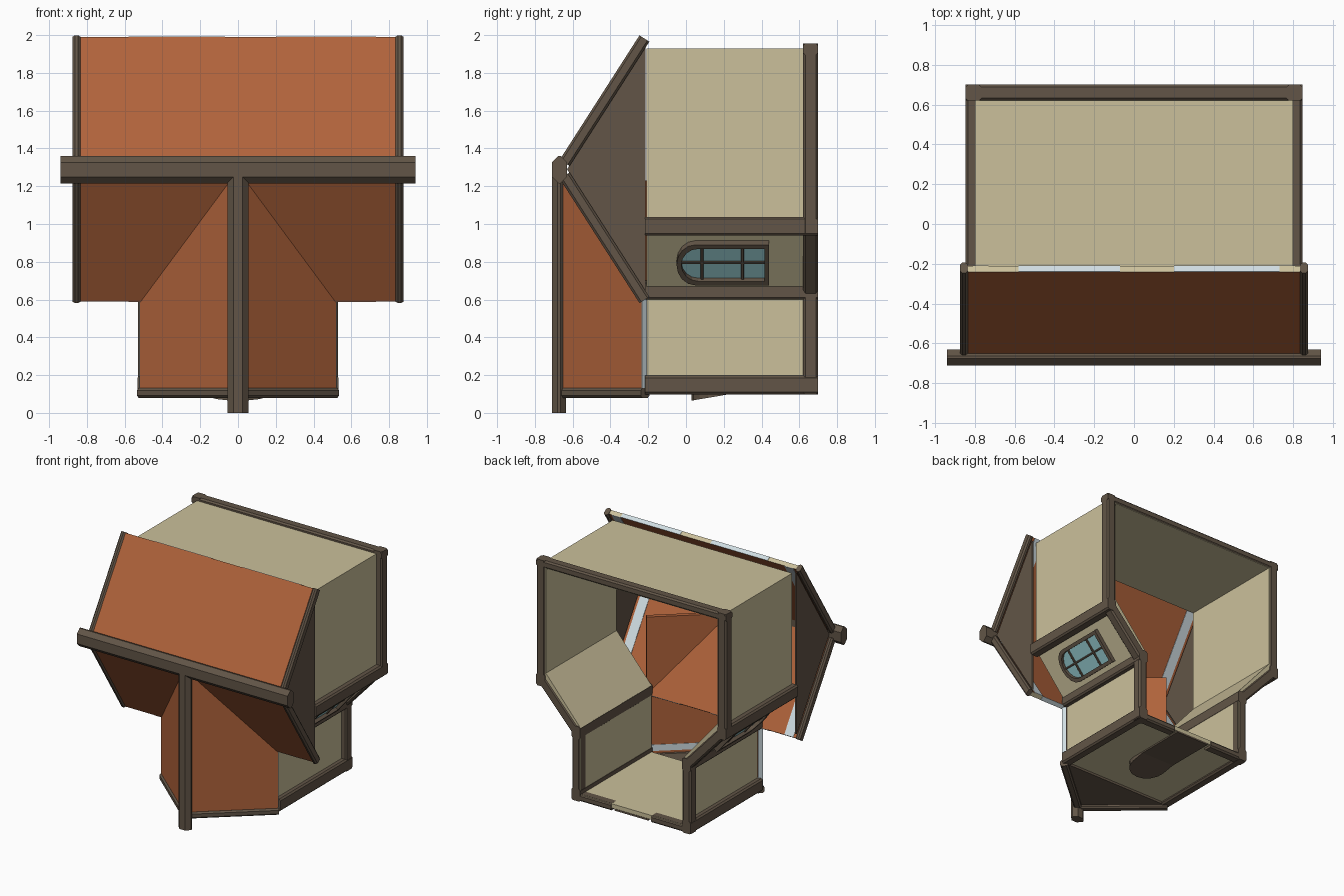
import bpy, bmesh, math
from mathutils import Vector as V

if "Cube" in bpy.data.objects:
    bpy.data.objects.remove(bpy.data.objects["Cube"])


def material(name, r, g, b):
    m = bpy.data.materials.new(name)
    lin = [((c / 255 + 0.055) / 1.055) ** 2.4 for c in (r, g, b)]
    m.diffuse_color = (*lin, 1)
    m.use_nodes = True
    m.node_tree.nodes["Principled BSDF"].inputs["Base Color"].default_value = m.diffuse_color
    return m


CREAM = material("cream plaster", 203, 192, 155)
ROOF = material("orange roof", 176, 99, 59)
WOOD = material("dark wood", 98, 85, 71)
GLASS = material("blue glass", 148, 200, 204)
PALE = material("pale edge", 208, 221, 226)


def finish(name, bm, *mats):
    bmesh.ops.recalc_face_normals(bm, faces=bm.faces[:])
    me = bpy.data.meshes.new(name)
    bm.to_mesh(me)
    bm.free()
    for m in mats:
        me.materials.append(m)
    ob = bpy.data.objects.new(name, me)
    bpy.context.collection.objects.link(ob)
    return ob


def prism(name, pts, vec, mat):
    """Polygon extruded along a vector."""
    bm = bmesh.new()
    a = [bm.verts.new(V(p)) for p in pts]
    b = [bm.verts.new(V(p) + V(vec)) for p in pts]
    bm.faces.new(a)
    bm.faces.new(b)
    n = len(a)
    for i in range(n):
        j = (i + 1) % n
        bm.faces.new((a[i], a[j], b[j], b[i]))
    return finish(name, bm, mat)


def ring(name, outer, inner, vec, mat):
    """Closed frame between two matching outlines, extruded along a vector."""
    bm = bmesh.new()
    loops = [[bm.verts.new(V(p) + o) for p in pts]
             for pts, o in ((outer, V()), (outer, V(vec)), (inner, V(vec)), (inner, V()))]
    n = len(outer)
    for k in range(4):
        a, b = loops[k], loops[(k + 1) % 4]
        for i in range(n):
            j = (i + 1) % n
            bm.faces.new((a[i], a[j], b[j], b[i]))
    return finish(name, bm, mat)


def beam(name, p, q, side, w, h, c=0.012):
    """Chamfered timber from p to q; w is measured along side."""
    p, q, u = V(p), V(q), V(side).normalized()
    v = (q - p).cross(u).normalized()
    w, h = w / 2, h / 2
    sec = [(w, h - c), (w - c, h), (c - w, h), (-w, h - c),
           (-w, c - h), (c - w, -h), (w - c, -h), (w, c - h)]
    return prism(name, [p + u * a + v * b for a, b in sec], q - p, WOOD)


def arch(half, tip, end, rise, n=8):
    """Arched outline as (across, y) pairs, rounded toward -y."""
    pts = [(half, end)]
    for i in range(n + 1):
        t = math.pi * i / n
        pts.append((half * math.cos(t), tip + rise - rise * math.sin(t)))
    return pts + [(-half, end)]


FRONT, BACK = -0.21, 0.70

# hollow house body, open at front and back
out = [(0.49, 0.12), (0.49, 0.62), (0.80, 0.99), (0.80, 1.93)]
inn = [(0.455, 0.155), (0.455, 0.69), (0.765, 1.05), (0.765, 1.895)]
loop = lambda s: [(x, FRONT, z) for x, z in s] + [(-x, FRONT, z) for x, z in reversed(s)]
ring("walls", loop(out), loop(inn), (0, BACK - FRONT - 0.008, 0), CREAM)

# roof ridges
beam("main_ridge", (-0.94, -0.67, 1.288), (0.94, -0.67, 1.288), (0, 1, 0), 0.08, 0.145, 0.034)
beam("cross_ridge", (0, -0.672, 0), (0, -0.672, 1.27), (1, 0, 0), 0.11, 0.076, 0.03)

# main roof, upper and lower slopes
for label, s in (("upper", 1), ("lower", -1)):
    pt = lambda x, y, z: V((x, y, 1.29 + s * z))
    a, b = pt(0, -0.66, 0.045), pt(0, -0.24, 0.70)
    d = (b - a).normalized()
    n = V((0, abs(d.z), -s * d.y)) * 0.035
    half = V((0.835, 0, 0))
    slab = prism(label + "_roof", [a - half, b - half, b - half + n, a - half + n], half * 2, ROOF)
    slab.data.materials.append(CREAM)
    for f in slab.data.polygons:
        if f.normal.dot(d) > 0.9:
            f.material_index = 1
    # pale sections along the eave
    for x0, x1 in ((-0.58, -0.07), (0.20, 0.73)):
        o = V((x0, 0, 0))
        prism(label + "_eave_strip", [b + o, b + o + n, b + o + n + d * 0.003, b + o + d * 0.003],
              (x1 - x0, 0, 0), PALE)
    for sx in (1, -1):
        # pale strip inside, beside the gable
        o = V((sx * 0.73, 0, 0)) + n
        prism(label + "_inner_strip", [a + o, b + o, b + o + n * 0.1, a + o + n * 0.1],
              (sx * 0.08, 0, 0), PALE)
        e = V((sx * 0.855, 0, 0)) + n * 0.6
        beam(label + "_verge", a + e, b + e + d * 0.004, (1, 0, 0), 0.04, 0.062)

# timber gables of the main roof and the cross roof
for sx in (1, -1):
    prism("side_gable", [(sx * 0.822, -0.63, 1.29), (sx * 0.822, -0.215, 1.94),
                         (sx * 0.822, -0.215, 0.64)], (sx * 0.015, 0, 0), WOOD)
prism("bottom_gable", [(0, -0.64, 0.105), (0.50, -0.215, 0.105), (-0.50, -0.215, 0.105)],
      (0, 0, 0.02), WOOD)

for sx in (1, -1):
    # cross roof slopes run up inside the main roof
    a, b = V((sx * 0.02, -0.668, 0.1)), V((sx * 0.52, -0.235, 0.1))
    d = (b - a).normalized()
    n = V((-sx * d.y, abs(d.x), 0)) * 0.035
    prism("cross_roof", [a, b, b + n, a + n], (0, 0, 1.13), ROOF)
    prism("cross_eave_strip", [b, b + n, b + n + d * 0.003, b + d * 0.003], (0, 0, 0.5), PALE)
    up = V((0, 0, 0.05))
    prism("cross_inner_strip", [a + n + up, b + n + up, b + n * 1.1 + up, a + n * 1.1 + up],
          (0, 0, 0.05), PALE)
    o = n * 0.5 + V((0, 0, 0.005))
    beam("cross_verge", a + o, b + o + d * 0.008, (0, 0, 1), 0.052, 0.06)

    # timbers running front to back
    for x, z in ((0.807, 0.988), (0.4925, 0.65), (0.4925, 0.148)):
        beam("side_timber", (sx * x, FRONT - 0.008, z), (sx * x, BACK, z), (1, 0, 0), 0.078, 0.1)

    # back frame
    y = 0.66
    beam("lower_post", (sx * 0.4925, y, 0.1), (sx * 0.4925, y, 0.68), (0, 1, 0), 0.08, 0.076)
    beam("brace", (sx * 0.4925, y, 0.65), (sx * 0.806, y, 0.99), (0, 1, 0), 0.08, 0.08)
    beam("upper_post", (sx * 0.807, y, 0.95), (sx * 0.807, y, 1.955), (0, 1, 0), 0.08, 0.08)
    beam("sill", (sx * 0.18, y, 0.128), (sx * 0.53, y, 0.128), (0, 1, 0), 0.08, 0.056)

    # arched window on the slanted wall
    c = V((sx * 0.645, 0, 0.805))
    u, w = V((sx * 0.642, 0, 0.766)), V((sx * 0.766, 0, -0.642))
    at = lambda p, k=0: c + u * p[0] + V((0, p[1], 0)) + w * k
    outer, inner = arch(0.14, -0.05, 0.44, 0.10), arch(0.112, -0.025, 0.415, 0.09)
    ring("window_frame", [at(p) for p in outer], [at(p) for p in inner], w * 0.035, WOOD)
    prism("window_glass", [at(p, 0.003) for p in inner], w * 0.006, GLASS)
    beam("window_bar", at((0, -0.03), 0.012), at((0, 0.42), 0.012), w, 0.016, 0.014, 0.003)
    for yb in (0.085, 0.30):
        beam("window_bar", at((-0.115, yb), 0.012), at((0.115, yb), 0.012), w, 0.016, 0.016, 0.003)

beam("top_rail", (-0.847, 0.66, 1.925), (0.847, 0.66, 1.925), (0, 1, 0), 0.08, 0.06)

# arched door under the floor, with a slanted hood at its rounded end
prism("door", [(x, y, 0.108) for x, y in arch(0.15, 0.03, 0.695, 0.14)], (0, 0, 0.014), WOOD)
hood = arch(0.15, 0.03, 0.30, 0.14)
ob = prism("door_hood", [(x, y, 0.065 + 0.17 * (y - 0.03)) for x, y in hood], (0, 0, 0.1), WOOD)
for v in ob.data.vertices[len(hood):]:
    v.co.z = 0.122
